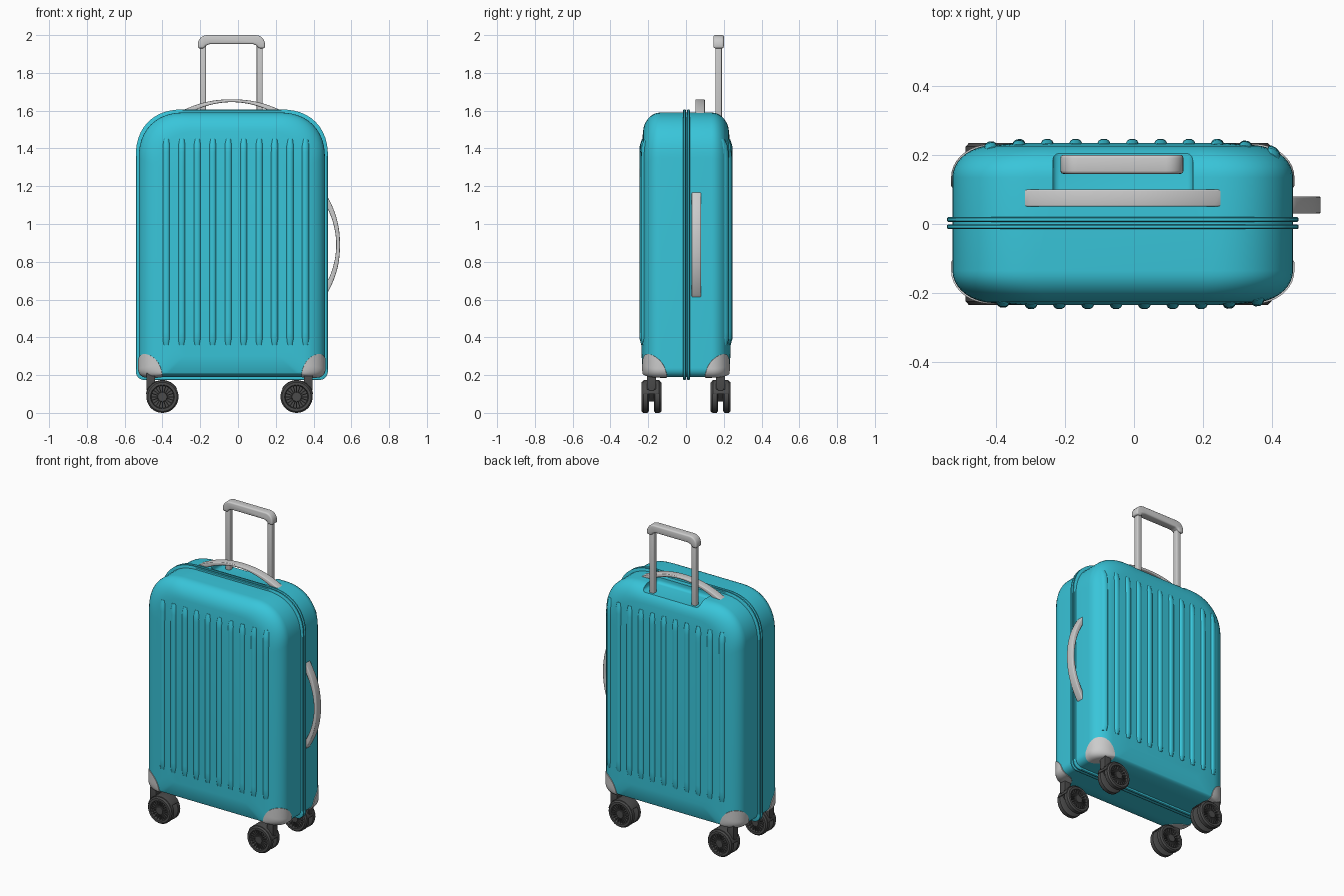
import bpy, bmesh
from math import sin, cos, pi, radians
from mathutils import Matrix, Vector
from mathutils.bvhtree import BVHTree

if "Cube" in bpy.data.objects:
    bpy.data.objects.remove(bpy.data.objects["Cube"])

def material(name, rgb):
    m = bpy.data.materials.new(name)
    m.diffuse_color = (*rgb, 1)
    m.use_nodes = True
    m.node_tree.nodes["Principled BSDF"].inputs["Base Color"].default_value = m.diffuse_color
    return m

TEAL = material("teal_shell", (0.04, 0.56, 0.70))
DARK = material("dark_rubber", (0.07, 0.07, 0.07))

def finish(name, bm, mat=None, bevel=0, angle=35):
    bmesh.ops.recalc_face_normals(bm, faces=bm.faces)
    me = bpy.data.meshes.new(name)
    bm.to_mesh(me)
    bm.free()
    ob = bpy.data.objects.new(name, me)
    bpy.context.collection.objects.link(ob)
    if mat:
        me.materials.append(mat)
    bpy.context.view_layer.objects.active = ob
    if bevel:
        b = ob.modifiers.new("bevel", 'BEVEL')
        b.width, b.segments, b.limit_method = bevel, 3, 'ANGLE'
        bpy.ops.object.modifier_apply(modifier=b.name)
    smooth(ob, angle)
    return ob

def smooth(ob, angle=35):
    bpy.ops.object.select_all(action='DESELECT')
    ob.select_set(True)
    bpy.context.view_layer.objects.active = ob
    bpy.ops.object.shade_smooth_by_angle(angle=radians(angle))

def boolean(ob, cutter, op):
    m = ob.modifiers.new("bool", 'BOOLEAN')
    m.object, m.operation, m.solver = cutter, op, 'EXACT'
    bpy.context.view_layer.objects.active = ob
    bpy.ops.object.modifier_apply(modifier=m.name)
    bpy.data.objects.remove(cutter)
    smooth(ob)

def box(bm, lo, hi):
    lo, hi = Vector(lo), Vector(hi)
    bmesh.ops.create_cube(bm, size=1, matrix=Matrix.Translation((lo + hi) / 2) @ Matrix.Diagonal((*(hi - lo), 1)))

def prism(bm, pts, y0, y1):
    # extrude an (x, z) outline along y
    loft(bm, [[(x, y, z) for x, z in pts] for y in (y0, y1)], True)

def loft(bm, rings, caps):
    rows = [[bm.verts.new(p) for p in r] for r in rings]
    n = len(rows[0])
    for a, b in zip(rows, rows[1:]):
        for i in range(n):
            bm.faces.new((a[i], a[(i + 1) % n], b[(i + 1) % n], b[i]))
    if caps:
        bm.faces.new(rows[0])
        bm.faces.new(rows[-1])

def outline(y, side=0, top=0, bottom=0):
    # case outline: large upper corners, small lower corners
    x0, x1, z0, z1 = -0.525 + side, 0.46 - side, 0.19 + bottom, 1.59 - top
    rt, rb = 0.24 - 0.4 * side, 0.05
    pts = []
    for cx, cz, r, a0 in ((x1 - rt, z1 - rt, rt, 0), (x0 + rt, z1 - rt, rt, 90),
                          (x0 + rb, z0 + rb, rb, 180), (x1 - rb, z0 + rb, rb, 270)):
        for k in range(13):
            a = radians(a0 + 7.5 * k)
            f = 1 / (abs(cos(a)) ** 2.25 + abs(sin(a)) ** 2.25) ** (1 / 2.25)
            pts.append((cx + r * f * cos(a), y, cz + r * f * sin(a)))
    return pts

def case_bmesh(g=0):
    # rounded case as a stack of outlines from front to back
    half = []
    for k in range(10):
        a = radians(9.4 * k)
        f = 1 - cos(a)
        half.append((0.135 + (0.093 + g) * sin(a), 0.12 * f - g, 0.11 * f - g, 0.025 * f - g))
    half.append((0.235 + g, 0.20, 0.19, 0.11))
    bm = bmesh.new()
    loft(bm, [outline(-y, s, t, b) for y, s, t, b in reversed(half)] +
         [outline(y, s, t, b) for y, s, t, b in half], True)
    return bm

# case with handle recess
bm = case_bmesh()
tree = BVHTree.FromBMesh(bm)
case = finish("case", bm, TEAL)
bm = bmesh.new()
box(bm, (-0.235, 0.05, 1.553), (0.17, 0.4, 1.8))
boolean(case, finish("recess_cutter", bm, bevel=0.02), 'DIFFERENCE')

# ribs draped over front and back
bm = bmesh.new()
section = ((-0.021, -0.006), (-0.015, 0.006), (-0.007, 0.011), (0.007, 0.011), (0.015, 0.006), (0.021, -0.006))
for s, x0, n in ((-1, -0.38, 10), (1, -0.415, 11)):
    for i in range(n):
        x = x0 + 0.082 * i
        rings = []
        for k in range(33):
            z = 0.36 + 1.09 * k / 32
            fade = 0.2 if k in (0, 32) else 1
            ring = []
            for dx, h in section:
                hit = tree.ray_cast(Vector((x + dx * (0.6 + 0.4 * fade), s, z)), Vector((0, -s, 0)))[0]
                if hit:
                    ring.append((hit.x, hit.y + s * h * fade, z))
            if len(ring) == len(section):
                rings.append(ring)
        loft(bm, rings, True)
finish("ribs", bm, TEAL, angle=50)

# pair of seam rims with a groove between
bm = bmesh.new()
for y0, y1 in ((-0.015, -0.001), (0.006, 0.02)):
    loft(bm, [outline(y, -g, -g, -g) for y, g in
              ((y0, -0.01), (y0, 0.012), (y0 + 0.003, 0.016), (y1 - 0.003, 0.016), (y1, 0.012), (y1, -0.01))], False)
finish("seam_rims", bm, TEAL)

# bottom corner guards
guards = finish("corner_guards", case_bmesh(0.004))
bm = bmesh.new()
for x in (-0.50, 0.435):
    for y in (-0.21, 0.21):
        bmesh.ops.create_uvsphere(bm, u_segments=40, v_segments=24, radius=1,
                                  matrix=Matrix.Translation((x, y, 0.195)) @ Matrix.Diagonal((0.1, 0.11, 0.117, 1)))
boolean(guards, finish("guard_cutter", bm), 'INTERSECT')

# carry handles: tapered arches
def arch(half_out, h_out, half_in, h_in, n=24):
    ts = [2 * k / n - 1 for k in range(n + 1)]
    return ([(half_out * t, h_out * (1 - abs(t) ** 2.2)) for t in ts] +
            [(-half_in * t, h_in * (1 - t * t)) for t in ts])

bm = bmesh.new()
prism(bm, [(-0.033 + u, 1.585 + h) for u, h in arch(0.29, 0.075, 0.23, 0.06)], 0.05, 0.1)
finish("top_handle", bm, bevel=0.005)
bm = bmesh.new()
prism(bm, [(0.455 + h, 0.89 + u) for u, h in arch(0.285, 0.085, 0.23, 0.065)], 0.03, 0.08)
finish("side_handle", bm, bevel=0.005)

# telescopic handle: two tubes and a bent grip
bm = bmesh.new()
for x in (-0.185, 0.115):
    box(bm, (x - 0.016, 0.155, 1.5), (x + 0.016, 0.19, 1.96))
finish("telescopic_tubes", bm, bevel=0.006)
half = [(0.145, 1.93), (0.178, 1.93)]
half += [(0.128 + 0.05 * cos(radians(a)), 1.95 + 0.05 * sin(radians(a))) for a in range(0, 91, 15)]
inner = [(0.115, 1.952), (0.135, 1.945)]
bm = bmesh.new()
prism(bm, [(-0.035 + x, z) for x, z in half] + [(-0.035 - x, z) for x, z in reversed(half)] +
      [(-0.035 - x, z) for x, z in reversed(inner)] + [(-0.035 + x, z) for x, z in inner], 0.145, 0.2)
finish("telescopic_grip", bm, bevel=0.01)

# four twin casters
profile = [(0.03, 0.014), (0.076, 0.014), (0.085, 0.02), (0.085, 0.043), (0.077, 0.052),
           (0.063, 0.052), (0.059, 0.036), (0.027, 0.036), (0.024, 0.05), (0.004, 0.05)]
def circle(c, r, y, n=36):
    return [(c[0] + r * cos(2 * pi * k / n), y, c[1] + r * sin(2 * pi * k / n)) for k in range(n)]

for sx, side in ((-1, "left"), (1, "right")):
    for y, end in ((-0.183, "front"), (0.183, "back")):
        c = (-0.045 + sx * 0.355, 0.085)
        bm = bmesh.new()
        for s in (-1, 1):
            loft(bm, [circle(c, r, y + s * h) for r, h in profile], True)
            for k in range(20):  # spokes
                m = (Matrix.Translation((c[0], y + s * 0.040, c[1])) @ Matrix.Rotation(2 * pi * k / 20, 4, 'Y')
                     @ Matrix.Translation((0.043, 0, 0)) @ Matrix.Diagonal((0.038, 0.012, 0.005, 1)))
                bmesh.ops.create_cube(bm, size=1, matrix=m)
        finish(f"{end}_{side}_wheel", bm, DARK)
        bm = bmesh.new()
        # stem, central arm and curved cover
        xs = sorted((-0.045 + sx * 0.395, -0.045 + sx * 0.44))
        box(bm, (xs[0], y - 0.024, 0.125), (xs[1], y + 0.024, 0.21))
        arm = [(-0.02, 0.06), (0.03, 0.06), (0.085, 0.12), (0.085, 0.17), (0.04, 0.17), (-0.02, 0.11)]
        prism(bm, [(c[0] + sx * u, z) for u, z in arm], y - 0.014, y + 0.014)
        angs = [radians(a) for a in range(10, 151, 10)]
        prism(bm, [(c[0] + sx * r * cos(a), c[1] + r * sin(a)) for r, seq in
                   ((0.089, angs), (0.083, angs[::-1])) for a in seq], y - 0.042, y + 0.042)
        finish(f"{end}_{side}_fork", bm, DARK, bevel=0.002)
